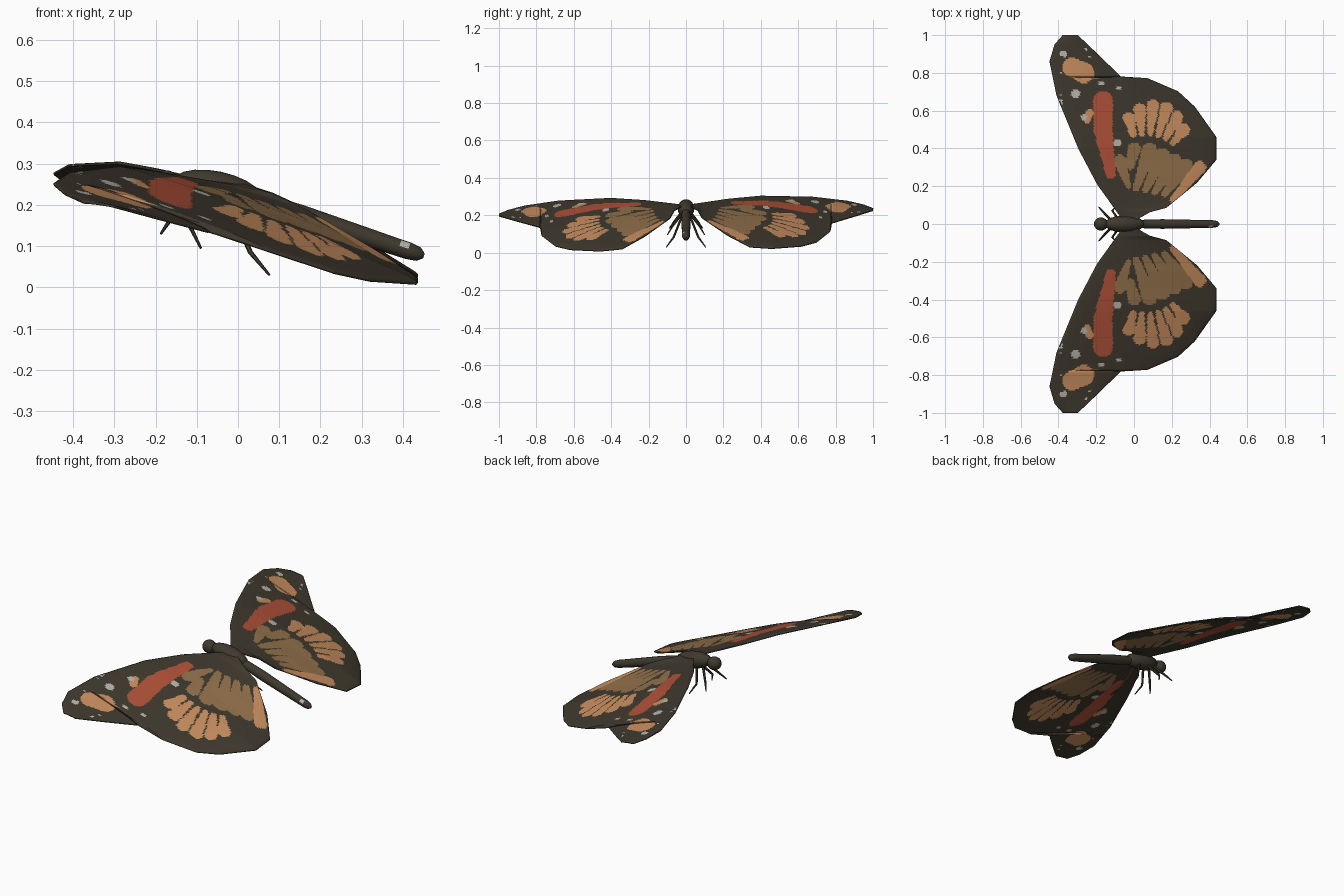
import bpy, bmesh, math, random
from mathutils import Vector, Matrix

if "Cube" in bpy.data.objects:
    bpy.data.objects.remove(bpy.data.objects["Cube"])

random.seed(4)


def material(name, rgb):
    m = bpy.data.materials.new(name)
    m.diffuse_color = (*rgb, 1)
    m.use_nodes = True
    m.node_tree.nodes["Principled BSDF"].inputs["Base Color"].default_value = m.diffuse_color
    return m


DARK, ORANGE, TAN, RED, WHITE = range(5)
MATS = [material("dark brown", (0.050, 0.041, 0.027)),
        material("orange", (0.58, 0.27, 0.115)),
        material("tan", (0.29, 0.165, 0.07)),
        material("red", (0.43, 0.082, 0.04)),
        material("pale grey", (0.46, 0.46, 0.41))]

# Wing edges as (distance from body, x, z)
LEADING = [(.02, -.06, .255), (.21, -.195, .28), (.40, -.295, .295),
           (.68, -.41, .285), (.86, -.447, .262), (.95, -.42, .24), (1, -.375, .22)]
TRAILING = [(.02, .01, .25), (.063, .085, .225), (.085, .17, .185), (.22, .333, .09),
            (.34, .434, .025), (.46, .434, .015), (.62, .32, .025), (.70, .233, .045),
            (.77, .07, .10), (.778, -.07, .145), (.90, -.195, .18), (1, -.30, .21)]

# Painted wing cells: tapered strokes (colour, x, y, radius, direction, length, end radius)
STROKES = [(RED, -.165, .65, .052, -90, .15, .050), (RED, -.165, .50, .050, -80, .24, .026),
           (ORANGE, -.33, .83, .050, -25, .07, .055), (ORANGE, -.25, .55, .02, 70, .04, .02),
           (ORANGE, .205, .13, .016, 50, .22, .034),
           (TAN, -.03, .20, .014, 109, .14, .034), (TAN, -.02, .31, .022, 77, .09, .034)]
# Tan inner cells and orange outer cells spread like fans
for k in range(4):
    STROKES.append((TAN, .01 + .05 * k, .19 - .01 * k, .018, 70 - 6 * k, .21 - .01 * k, .042))
for k in range(6):
    a, r = 106 - 11 * k, .32 + .06 * math.sin(math.pi * k / 5)
    c, s = math.cos(math.radians(a)), math.sin(math.radians(a))
    STROKES.append((ORANGE, .06 + .23 * c, .25 + .23 * s, .015, a, r - .23, .034))
# Pale spots, then tiny specks around the outer margin
for x, y, r in [(-.315, .69, .02), (-.095, .43, .016), (-.38, .90, .014),
                (-.27, .565, .014), (-.18, .745, .01), (-.085, .72, .01)]:
    STROKES.insert(0, (WHITE, x, y, r, 0, .01, r))
for i in range(14):
    y = random.uniform(.62, .95)
    x = random.uniform(-.40, -.36) if i % 2 else -.11 - (y - .6) * .45
    STROKES.append((WHITE, x, y, .005, 0, .004, .005))


def lookup(table, y):
    for a, b in zip(table, table[1:]):
        if y <= b[0]:
            t = (y - a[0]) / (b[0] - a[0])
            return a[1] + t * (b[1] - a[1]), a[2] + t * (b[2] - a[2])
    return table[-1][1:]


def paint(x, y):
    for col, x0, y0, r0, angle, length, r1 in STROKES:
        c, s = math.cos(math.radians(angle)), math.sin(math.radians(angle))
        t = max(0, min(length, (x - x0) * c + (y - y0) * s))
        if math.hypot(x - x0 - t * c, y - y0 - t * s) < r0 + t / length * (r1 - r0):
            return col
    return DARK


def finish(name, bm):
    me = bpy.data.meshes.new(name)
    bm.to_mesh(me)
    bm.free()
    for m in MATS:
        me.materials.append(m)
    ob = bpy.data.objects.new(name, me)
    bpy.context.collection.objects.link(ob)
    bpy.ops.object.select_all(action='DESELECT')
    ob.select_set(True)
    bpy.context.view_layer.objects.active = ob
    bpy.ops.object.shade_smooth_by_angle(angle=math.radians(45))
    return ob


# Wings: fore and hind wing as one cambered sheet
def wing(name, side, cols=90, rows=115):
    bm = bmesh.new()
    ys = {round(.02 + .98 * i / rows, 4) for i in range(rows + 1)}
    ys = sorted(ys | {p[0] for p in LEADING + TRAILING})
    grid = []
    for y in ys:
        (xl, zl), (xt, zt) = lookup(LEADING, y), lookup(TRAILING, y)
        row = []
        for j in range(cols + 1):
            u = j / cols
            camber = .03 * (xt - xl) * math.sqrt(math.sin(math.pi * min(u, 1 - u)))
            z = zl + u * (zt - zl) + camber * min(1, y * 4) + side * .015 * y
            row.append(bm.verts.new((xl + u * (xt - xl), side * y, z)))
        grid.append(row)
    for a, b in zip(grid, grid[1:]):
        for j in range(cols):
            quad = [a[j], a[j + 1], b[j + 1], b[j]]
            f = bm.faces.new(quad if side > 0 else quad[::-1])
            c = f.calc_center_median()
            f.material_index = paint(c.x, abs(c.y))
    ob = finish(name, bm)
    mod = ob.modifiers.new("thickness", 'SOLIDIFY')
    mod.thickness = .006
    mod.offset = 0


wing("left_wing", -1)
wing("right_wing", 1)


# Head and thorax: stretched balls, tilted along the body
def ball(name, x, z, length, radius):
    bm = bmesh.new()
    m = (Matrix.Translation((x, 0, z)) @ Matrix.Rotation(math.radians(12), 4, 'Y')
         @ Matrix.Diagonal((length, radius, radius, 1)))
    bmesh.ops.create_uvsphere(bm, u_segments=16, v_segments=10, radius=1, matrix=m)
    finish(name, bm)


ball("head", -.175, .249, .038, .035)
ball("thorax", -.05, .236, .11, .045)


# Round tubes through (x, y, z) stations with a radius at each
def tube(name, path, radii, sides, patch=None):
    bm = bmesh.new()
    rings = []
    pts = [Vector(p) for p in path]
    for i, r in enumerate(radii):
        d = (pts[min(i + 1, len(pts) - 1)] - pts[max(i - 1, 0)]).normalized()
        a = d.cross(Vector((0, 1, 0) if abs(d.y) < .8 else (1, 0, 0))).normalized()
        b = d.cross(a)
        rings.append([bm.verts.new(pts[i] + r * (a * math.cos(t) + b * math.sin(t)))
                      for t in (2 * math.pi * k / sides for k in range(sides))])
    for r, q in zip(rings, rings[1:]):
        for k in range(sides):
            bm.faces.new((r[k], r[(k + 1) % sides], q[(k + 1) % sides], q[k]))
    bm.faces.new(rings[0])
    bm.faces.new(rings[-1])
    bmesh.ops.recalc_face_normals(bm, faces=bm.faces)
    for f in bm.faces:
        if patch and patch(f):
            f.material_index = WHITE
    finish(name, bm)


# Abdomen: slender tail with a pale patch near its end
stations = [.02, .15, .30, .39, .412, .438, .451]
tube("abdomen", [(x, 0, .224 - .328 * x) for x in stations],
     [.022, .026, .023, .021, .021, .017, .006], 14,
     lambda f: .395 < f.calc_center_median().x < .41 and f.normal.y < -.3 and f.normal.z > .1)

# Legs: three mirrored pairs, each hip, knee and foot
LEGS = {"front_leg": [(-.12, .02, .22), (-.16, .06, .17), (-.187, .09, .13)],
        "middle_leg": [(-.08, .02, .21), (-.115, .07, .145), (-.09, .10, .095)],
        "hind_leg": [(-.02, .02, .20), (.03, .065, .085), (.076, .105, .03)]}
for leg, path in LEGS.items():
    for label, s in (("left", -1), ("right", 1)):
        tube(f"{label}_{leg}", [(x, s * y, z) for x, y, z in path], [.007, .006, .003], 6)
